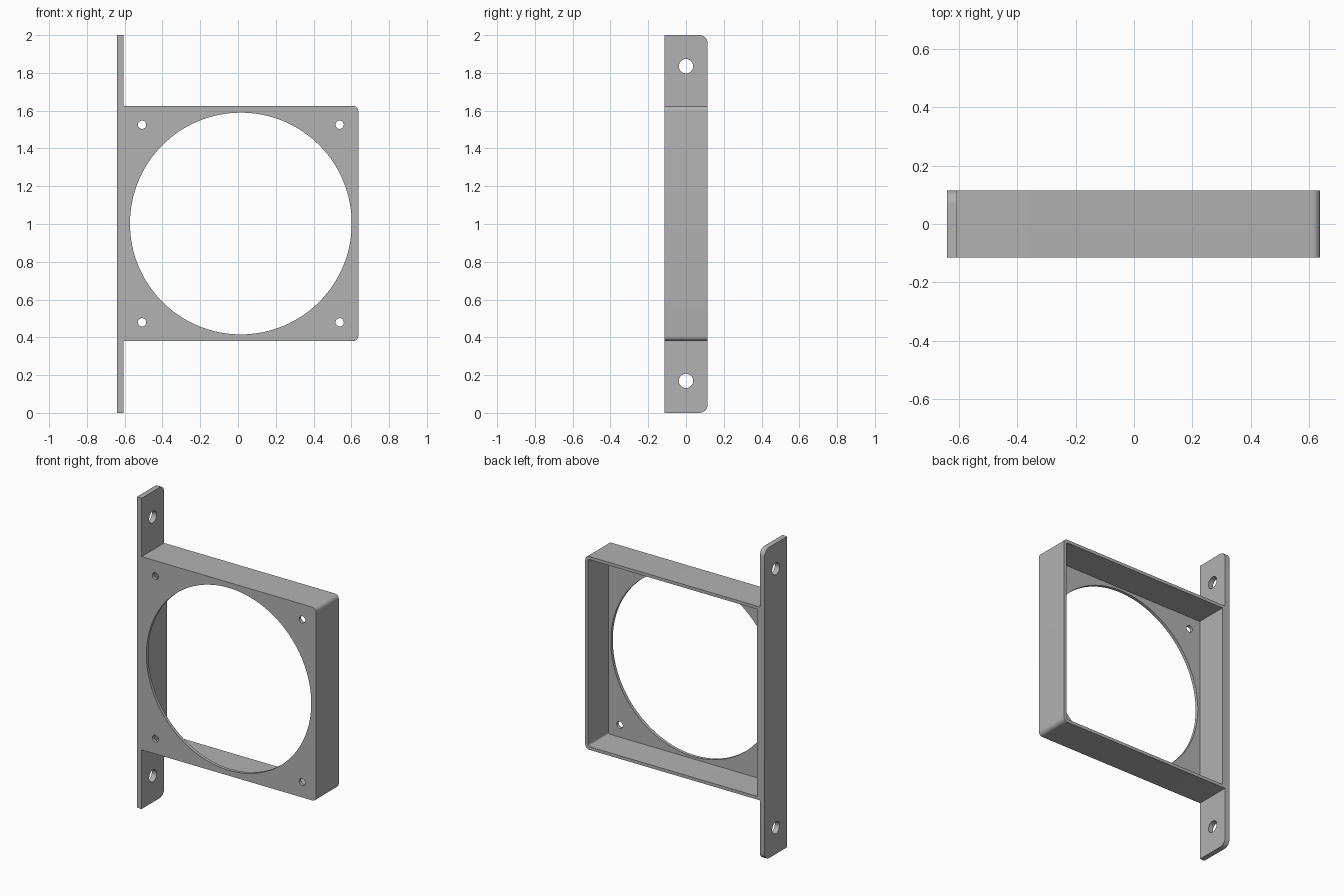
import bpy
import bmesh
import math
from mathutils import Vector

cube = bpy.data.objects.get("Cube")
if cube:
    bpy.data.objects.remove(cube, do_unlink=True)

DEPTH = 0.115            # half depth of the bracket
CX, CZ = 0.015, 1.0025   # centre of the square frame
HALF = 0.622             # half size of the frame
WALL = 0.02

grey = bpy.data.materials.new("plain grey")
grey.use_nodes = True
colour = (0.445, 0.445, 0.445, 1)
grey.diffuse_color = colour
grey.node_tree.nodes["Principled BSDF"].inputs["Base Color"].default_value = colour


def rounded_rect(u0, u1, v0, v1, radii, steps=8):
    """Outline from the lower left corner, counter-clockwise, one radius per corner."""
    corners = [(u0, v0, 1, 1), (u1, v0, -1, 1), (u1, v1, -1, -1), (u0, v1, 1, -1)]
    points = []
    for i, ((u, v, su, sv), r) in enumerate(zip(corners, radii)):
        if r == 0:
            points.append((u, v))
            continue
        for k in range(steps + 1):
            a = math.pi * (1 + i / 2 + k / steps / 2)
            points.append((u + su * r + r * math.cos(a), v + sv * r + r * math.sin(a)))
    return points


def circle(u, v, r, n):
    return [(u + r * math.cos(2 * math.pi * k / n), v + r * math.sin(2 * math.pi * k / n))
            for k in range(n)]


def prism(name, outline, axis, start, end):
    """Extrude an outline along y (outline in x, z) or along x (outline in y, z)."""
    bm = bmesh.new()
    if axis == "y":
        verts = [bm.verts.new((u, start, v)) for u, v in outline]
        step = Vector((0, end - start, 0))
    else:
        verts = [bm.verts.new((start, u, v)) for u, v in outline]
        step = Vector((end - start, 0, 0))
    face = bm.faces.new(verts)
    new = bmesh.ops.extrude_face_region(bm, geom=[face])["geom"]
    bmesh.ops.translate(bm, verts=[g for g in new if isinstance(g, bmesh.types.BMVert)], vec=step)
    bmesh.ops.recalc_face_normals(bm, faces=bm.faces)
    mesh = bpy.data.meshes.new(name)
    bm.to_mesh(mesh)
    bm.free()
    mesh.materials.append(grey)
    obj = bpy.data.objects.new(name, mesh)
    bpy.context.collection.objects.link(obj)
    return obj


def combine(target, tool, operation):
    """Apply a boolean and discard the tool."""
    mod = target.modifiers.new("boolean", "BOOLEAN")
    mod.operation = operation
    mod.solver = "EXACT"
    mod.object = tool
    bpy.context.view_layer.objects.active = target
    bpy.ops.object.modifier_apply(modifier=mod.name)
    bpy.data.objects.remove(tool, do_unlink=True)


# Square frame block, rounded on the side away from the flange
bracket = prism("fan_bracket",
                rounded_rect(-0.625, CX + HALF, CZ - HALF, CZ + HALF, (0, 0.027, 0.027, 0)),
                "y", -DEPTH, DEPTH)

# Tall mounting flange with rounded rear corners
flange = prism("flange", rounded_rect(-DEPTH, DEPTH, 0, 2, (0, 0.045, 0.045, 0)),
               "x", -0.64, -0.606)
combine(bracket, flange, "UNION")

# Open pocket behind the thin front plate
inner = HALF - WALL
pocket = prism("pocket",
               rounded_rect(CX - inner, CX + inner, CZ - inner, CZ + inner, (0, 0.012, 0.012, 0)),
               "y", -DEPTH + WALL, DEPTH + 0.1)
combine(bracket, pocket, "DIFFERENCE")

# Large round opening
opening = prism("opening", circle(CX, CZ, 0.587, 128), "y", -DEPTH - 0.1, 0)
combine(bracket, opening, "DIFFERENCE")

# Four screw holes in the front plate
for sx in (-1, 1):
    for sz in (-1, 1):
        hole = prism("screw_hole", circle(CX + sx * 0.523, CZ + sz * 0.523, 0.022, 32),
                     "y", -DEPTH - 0.1, 0)
        combine(bracket, hole, "DIFFERENCE")

# Two mounting holes in the flange
for sz in (-1, 1):
    hole = prism("mounting_hole", circle(0, 1.0025 + sz * 0.833, 0.038, 40), "x", -0.8, -0.5)
    combine(bracket, hole, "DIFFERENCE")

# Smooth the curved walls and keep the edges crisp
bpy.ops.object.select_all(action="DESELECT")
bracket.select_set(True)
bpy.context.view_layer.objects.active = bracket
bpy.ops.object.shade_smooth_by_angle(angle=math.radians(30))
